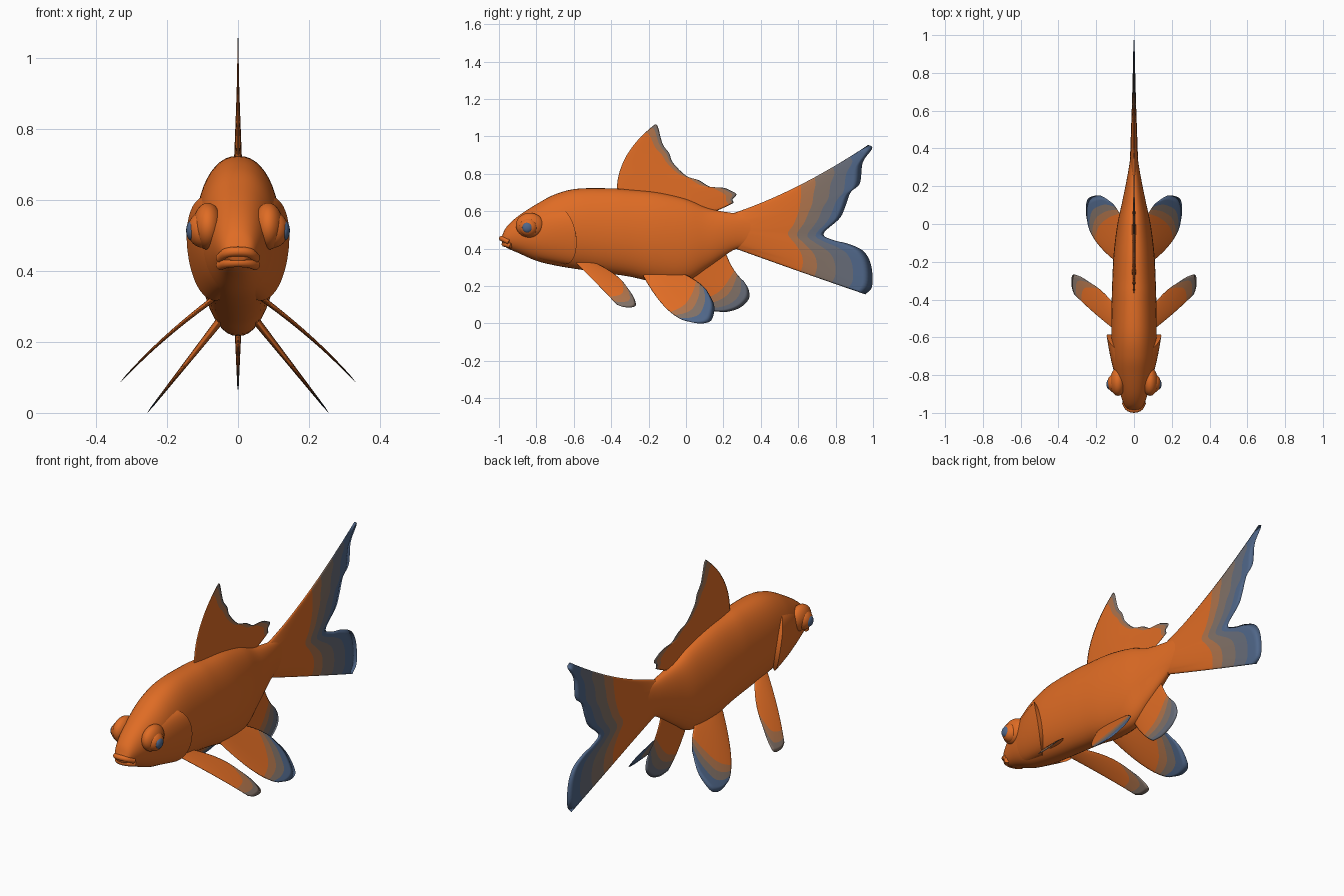
import bpy, bmesh, math
from mathutils import Vector

if "Cube" in bpy.data.objects:
    bpy.data.objects.remove(bpy.data.objects["Cube"])


def material(name, rgb):
    m = bpy.data.materials.new(name)
    m.diffuse_color = (*rgb, 1)
    m.use_nodes = True
    m.node_tree.nodes["Principled BSDF"].inputs["Base Color"].default_value = m.diffuse_color
    return m


ORANGE = material("orange", (0.74, 0.15, 0.018))
TAN = material("faded_orange", (0.42, 0.17, 0.07))
GREY = material("warm_grey", (0.22, 0.165, 0.135))
SLATE = material("slate", (0.135, 0.15, 0.19))
BLUE = material("blue_grey", (0.08, 0.135, 0.25))
FADE = [ORANGE, TAN, GREY, SLATE, BLUE]


def spline(pts, t):
    """Catmull-Rom point at t in 0..1 along a list of tuples"""
    p = [Vector(q) for q in pts]
    f = t * (len(p) - 1)
    i = min(int(f), len(p) - 2)
    f -= i
    b, c = p[i], p[i + 1]
    a = p[i - 1] if i else b * 2 - c
    d = p[i + 2] if i + 2 < len(p) else c * 2 - b
    return 0.5 * (2 * b + (c - a) * f + (2 * a - 5 * b + 4 * c - d) * f * f
                  + (3 * b - a - 3 * c + d) * f ** 3)


def finish(name, bm, mats):
    bmesh.ops.remove_doubles(bm, verts=bm.verts, dist=0.0002)
    bmesh.ops.recalc_face_normals(bm, faces=bm.faces)
    me = bpy.data.meshes.new(name)
    for f in bm.faces:
        f.smooth = True
    bm.to_mesh(me)
    bm.free()
    for m in mats:
        me.materials.append(m)
    ob = bpy.data.objects.new(name, me)
    bpy.context.collection.objects.link(ob)
    return ob


def add_grid(bm, rows, pick=lambda j: 0):
    """Quads over rows of points; pick(j) gives the material of row j"""
    vs = [[bm.verts.new(p) for p in r] for r in rows]
    for j in range(len(vs) - 1):
        for i in range(len(vs[j]) - 1):
            f = bm.faces.new((vs[j][i], vs[j][i + 1], vs[j + 1][i + 1], vs[j + 1][i]))
            f.material_index = pick(j)
    return vs


# Body: (y, top, bottom, half width)
KEYS = [(-.985, .465, .43, .03), (-.96, .515, .405, .05), (-.9, .572, .378, .073),
        (-.8, .637, .335, .1), (-.7, .69, .31, .115), (-.58, .72, .29, .12),
        (-.4, .722, .265, .118), (-.3, .715, .25, .115), (-.15, .70, .22, .107),
        (0, .665, .225, .088), (.12, .615, .30, .062), (.25, .59, .39, .036),
        (.35, .58, .42, .02), (.5, .54, .46, .004)]
TABLE = [spline(KEYS, k / 90) for k in range(91)]


def body_point(s, a):
    mid = (s[1] + s[2]) / 2
    c = math.cos(a)
    x = s[3] * math.copysign(abs(c) ** 0.9, c)
    return Vector((x, s[0], mid + (s[1] - mid) * math.sin(a)))


def section(y):
    for p, q in zip(TABLE, TABLE[1:]):
        if q[0] >= y:
            return p.lerp(q, (y - p[0]) / (q[0] - p[0]))
    return TABLE[-1]


bm = bmesh.new()
rings = add_grid(bm, [[body_point(s, math.tau * k / 48) for k in range(49)] for s in TABLE])
for ring in (rings[0], rings[-1]):
    bm.faces.new(ring[:-1])
finish("body", bm, [ORANGE])

# Gill covers: plates that lift off the head toward a curved rear edge
for side, label in ((1, "left"), (-1, "right")):
    bm = bmesh.new()
    rows = []
    for j in range(17):
        u = min(j / 15, 1)
        row = []
        for i in range(25):
            v = i / 12 - 1
            a = math.radians(-18 + 50 * v)
            y = -.84 + (.255 - .075 * v * v) * u
            p = body_point(section(y), a)
            lift = -.006 if j == 16 else .027 * u ** 1.3 * (1 - v ** 4) - .002
            p += Vector((math.cos(a), 0, math.sin(a))) * lift
            p.x *= side
            row.append(p)
        rows.append(row)
    add_grid(bm, rows)
    ob = finish("gill_cover_" + label, bm, [ORANGE])
    bpy.context.view_layer.objects.active = ob
    ob.select_set(True)
    bpy.ops.object.shade_smooth_by_angle(angle=math.radians(45))
    ob.select_set(False)


# Eyes and pupils
def ball(name, loc, scale, mat):
    bm = bmesh.new()
    bmesh.ops.create_uvsphere(bm, u_segments=28, v_segments=18, radius=1)
    ob = finish(name, bm, [mat])
    ob.location, ob.scale = loc, scale


for side, label in ((1, "left"), (-1, "right")):
    ball("eye_socket_" + label, (side * .085, -.835, .525), (.042, .075, .066), ORANGE)
    ball("eye_" + label, (side * .1, -.843, .515), (.042, .05, .05), ORANGE)
    ball("pupil_" + label, (side * .13, -.848, .513), (.016, .028, .028), BLUE)


# Lips
def lip(name, pts, r):
    cu = bpy.data.curves.new(name, "CURVE")
    cu.dimensions = "3D"
    cu.bevel_depth, cu.bevel_resolution, cu.use_fill_caps = r, 4, True
    sp = cu.splines.new("POLY")
    n = 14
    sp.points.add(n)
    for k in range(n + 1):
        sp.points[k].co = (*spline(pts, k / n), 1)
    cu.materials.append(ORANGE)
    bpy.context.collection.objects.link(bpy.data.objects.new(name, cu))


lip("upper_lip", [(-.05, -.945, .435), (-.032, -.976, .45), (0, -.986, .454),
                  (.032, -.976, .45), (.05, -.945, .435)], .014)
lip("lower_lip", [(-.05, -.935, .415), (-.03, -.962, .422), (0, -.972, .424),
                  (.03, -.962, .422), (.05, -.935, .415)], .014)


# Fins: rays run root -> middle -> tip, thinning outward, in colour bands
def fin(name, root, mid, tip, thick, bands, mats, x_of=lambda z: 0, side=1, n=44):
    first = bands[0]
    ts = [first * k / 8 for k in range(8)] + bands
    ts += [(bands[-1] + 1) / 2, 1]
    bm = bmesh.new()
    for face in (1, -1):
        rows = []
        for t in ts:
            row = []
            for i in range(n + 1):
                s = i / n
                r, m, e = spline(root, s), spline(mid, s), spline(tip, s)
                p = r * (2 * (t - .5) * (t - 1)) + m * (4 * t * (1 - t)) + e * (2 * t * (t - .5))
                h = 0 if t == 1 or i in (0, n) else \
                    thick * (1 - .85 * t) * math.sin(math.pi * s) ** .5
                row.append((side * (x_of(p[1]) + face * h), p[0], p[1]))
            rows.append(row)
        add_grid(bm, rows, lambda j: sum(ts[j] >= b - 1e-6 for b in bands))
    finish(name, bm, mats)


fin("tail_fin",
    [(.24, .585), (.26, .5), (.25, .405)],
    [(.6, .735), (.6, .67), (.59, .6), (.565, .53), (.535, .48), (.57, .43), (.6, .38),
     (.61, .33), (.6, .28)],
    [(.975, .955), (.995, .935), (.945, .86), (.93, .75), (.88, .70), (.85, .62), (.82, .56),
     (.735, .48), (.79, .445), (.87, .425), (.95, .385), (.99, .31), (.995, .2), (.96, .155)],
    .024, [.52, .62, .75, .87], FADE, n=72)

fin("dorsal_fin",
    [(-.37, .68), (-.2, .67), (-.02, .63), (.1, .585)],
    [(-.325, .885), (-.23, .85), (-.13, .79), (-.02, .725), (.08, .67), (.17, .605)],
    [(-.165, 1.065), (-.15, 1.05), (-.125, .96), (-.09, .91), (-.07, .86), (0, .79),
     (.07, .765), (.13, .73), (.2, .725), (.24, .71), (.27, .69), (.25, .665), (.255, .645)],
    .013, [.87, .95], [ORANGE, TAN, GREY], n=64)

fin("anal_fin",
    [(-.02, .27), (.08, .33), (.2, .42)],
    [(.06, .15), (.15, .2), (.245, .305)],
    [(.15, .065), (.22, .062), (.29, .085), (.335, .13), (.335, .18), (.31, .225)],
    .013, [.62, .74, .87], [ORANGE, TAN, GREY, SLATE])

for side, label in ((1, "left"), (-1, "right")):
    fin("pelvic_fin_" + label,
        [(-.23, .255), (-.17, .29), (-.12, .31)],
        [(-.12, .095), (-.045, .16), (.02, .25)],
        [(-.01, .015), (.07, 0), (.13, .012), (.15, .06), (.147, .11), (.11, .18)],
        .016, [.66, .76, .86], [ORANGE, TAN, GREY, BLUE],
        lambda z: .05 + (.26 - z) * .79, side)
    fin("pectoral_fin_" + label,
        [(-.59, .325), (-.55, .34), (-.51, .335)],
        [(-.47, .205), (-.425, .235), (-.39, .27)],
        [(-.37, .1), (-.33, .087), (-.28, .088), (-.268, .105), (-.285, .15), (-.32, .2)],
        .014, [.78, .9], [ORANGE, TAN, GREY],
        lambda z: .07 + (.32 - z) * 1.35 - (.32 - z) ** 2, side)
